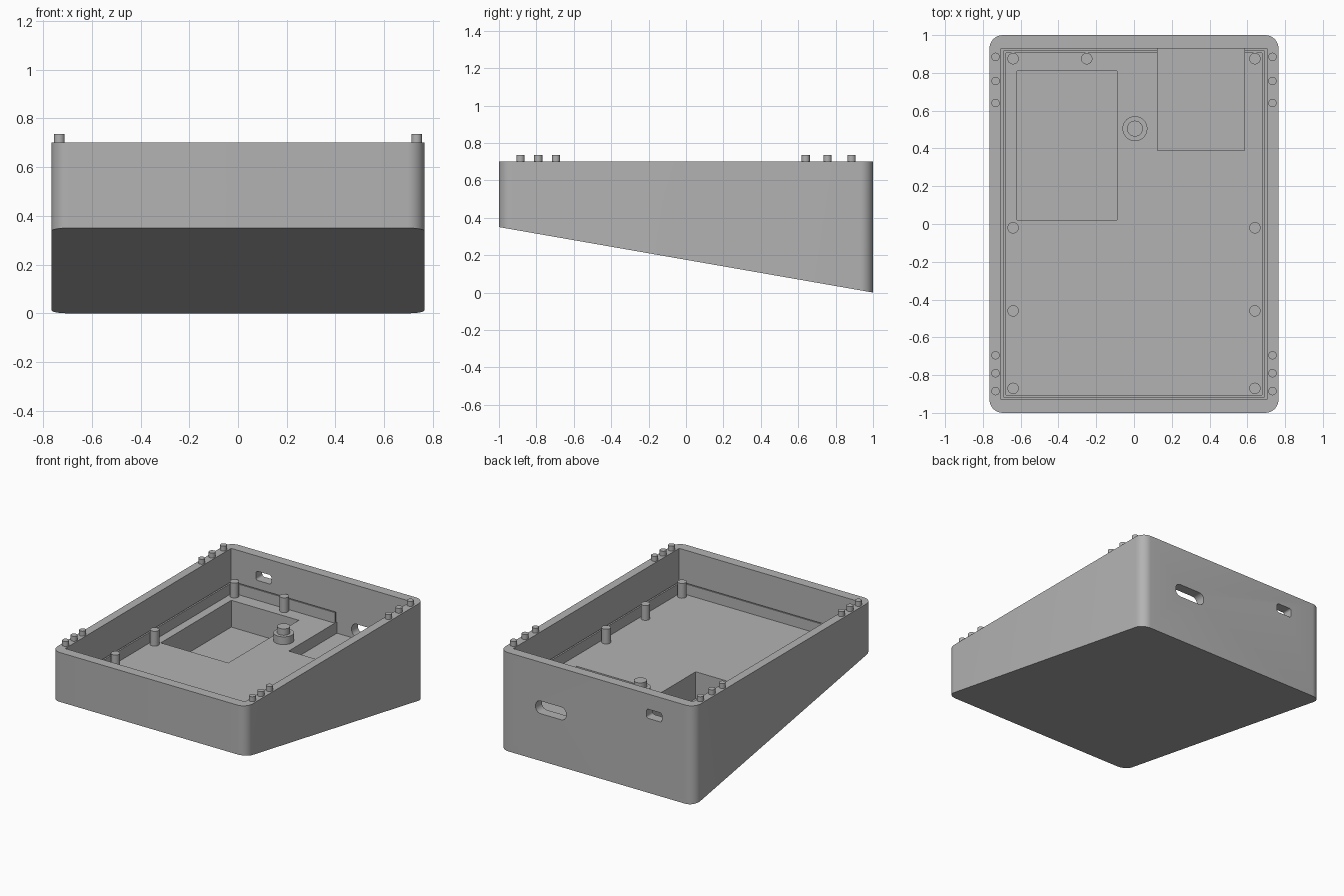
import bpy, bmesh, math
from mathutils import Vector

cube = bpy.data.objects.get("Cube")
if cube:
    bpy.data.objects.remove(cube, do_unlink=True)

HALF_X, HALF_Y, TOP = 0.765, 1.0, 0.70
IN_X, IN_Y, FLOOR = 0.705, 0.93, 0.40

grey = bpy.data.materials.new("matte grey")
grey.use_nodes = True
colour = (0.45, 0.45, 0.45, 1)
grey.diffuse_color = colour
grey.node_tree.nodes["Principled BSDF"].inputs["Base Color"].default_value = colour


def rounded_rect(cx, cy, hx, hy, r, steps=8):
    """Counter-clockwise outline of a rectangle with round corners."""
    pts = []
    for k, (sx, sy) in enumerate([(1, 1), (-1, 1), (-1, -1), (1, -1)]):
        for i in range(steps + 1):
            a = math.pi / 2 * (k + i / steps)
            pts.append((cx + sx * (hx - r) + r * math.cos(a),
                        cy + sy * (hy - r) + r * math.sin(a)))
    return pts


def prism(name, lower, upper):
    """Solid between two matching outlines."""
    bm = bmesh.new()
    a = [bm.verts.new(p) for p in lower]
    b = [bm.verts.new(p) for p in upper]
    bm.faces.new(a)
    bm.faces.new(b)
    n = len(a)
    for i in range(n):
        j = (i + 1) % n
        bm.faces.new((a[i], a[j], b[j], b[i]))
    bmesh.ops.recalc_face_normals(bm, faces=bm.faces)
    mesh = bpy.data.meshes.new(name)
    bm.to_mesh(mesh)
    bm.free()
    obj = bpy.data.objects.new(name, mesh)
    bpy.context.collection.objects.link(obj)
    mesh.materials.append(grey)
    return obj


def box(name, x0, x1, y0, y1, z0, z1):
    c = [(x0, y0), (x1, y0), (x1, y1), (x0, y1)]
    return prism(name, [(x, y, z0) for x, y in c], [(x, y, z1) for x, y in c])


def slot(name, x, z, w, h, r):
    """Round-cornered cutter through the back wall."""
    c = rounded_rect(x, z, w / 2, h / 2, r)
    return prism(name, [(u, 0.9, v) for u, v in c], [(u, 1.1, v) for u, v in c])


def smooth(obj):
    bpy.ops.object.select_all(action='DESELECT')
    obj.select_set(True)
    bpy.context.view_layer.objects.active = obj
    bpy.ops.object.shade_smooth_by_angle(angle=math.radians(30))


def cylinder(name, x, y, r, z0, z1, sides=24):
    ring = [(x + r * math.cos(math.tau * i / sides),
             y + r * math.sin(math.tau * i / sides)) for i in range(sides)]
    obj = prism(name, [(u, v, z0) for u, v in ring], [(u, v, z1) for u, v in ring])
    smooth(obj)
    return obj


# Wedge-shaped case with a sloping underside
outline = rounded_rect(0, 0, HALF_X, HALF_Y, 0.07)
case = prism("case",
             [(x, y, 0.175 * (1 - y)) for x, y in outline],
             [(x, y, TOP) for x, y in outline])

# Cavity, floor pockets and back wall openings
P0, P1 = 0.125, 0.585
cutters = [
    box("cavity_cutter", -IN_X, IN_X, -IN_Y, IN_Y, FLOOR, 0.9),
    box("large_pocket_cutter", -0.62, -0.09, 0.02, 0.81, 0.21, 0.5),
    box("rear_pocket_cutter", P0, P1, 0.39, IN_Y, 0.32, 0.5),
    slot("wide_slot_cutter", 0.36, 0.38, 0.24, 0.09, 0.04),
    slot("small_slot_cutter", -0.45, 0.56, 0.12, 0.065, 0.015),
]
for cutter in cutters:
    mod = case.modifiers.new(cutter.name, 'BOOLEAN')
    mod.operation = 'DIFFERENCE'
    mod.solver = 'EXACT'
    mod.object = cutter
    bpy.context.view_layer.objects.active = case
    bpy.ops.object.modifier_apply(modifier=mod.name)
    bpy.data.objects.remove(cutter, do_unlink=True)
smooth(case)

# Thin ridge standing just inside the walls, broken at the rear pocket
RX, RY, T, RIDGE = 0.69, 0.918, 0.012, 0.475
LOW = FLOOR - 0.005
for side, s in (("left", 1), ("right", -1)):
    xs = sorted((s * RX, s * (RX - T)))
    box(side + "_ridge", *xs, -RY, RY, LOW, RIDGE)
box("front_ridge", -RX + T, RX - T, -RY, -RY + T, LOW, RIDGE)
box("back_ridge_long", -RX + T, P0, RY - T, RY, LOW, RIDGE)
box("back_ridge_short", P1, RX - T, RY - T, RY, LOW, RIDGE)

# Support posts on the floor and alignment pegs on the rim
for side, s in (("left", 1), ("right", -1)):
    for i, y in enumerate((0.875, -0.02, -0.46, -0.87)):
        cylinder(f"{side}_post_{i + 1}", s * 0.64, y, 0.03, LOW, 0.505)
    for i, y in enumerate((0.885, 0.757, 0.64, -0.695, -0.79, -0.885)):
        cylinder(f"{side}_peg_{i + 1}", s * 0.733, y, 0.022, TOP - 0.005, 0.735)
cylinder("back_post", -0.25, 0.875, 0.03, LOW, 0.505)

# Stepped central post
cylinder("central_post_base", 0.005, 0.505, 0.066, LOW, 0.455, 32)
cylinder("central_post_tip", 0.005, 0.505, 0.042, 0.45, 0.5, 32)
